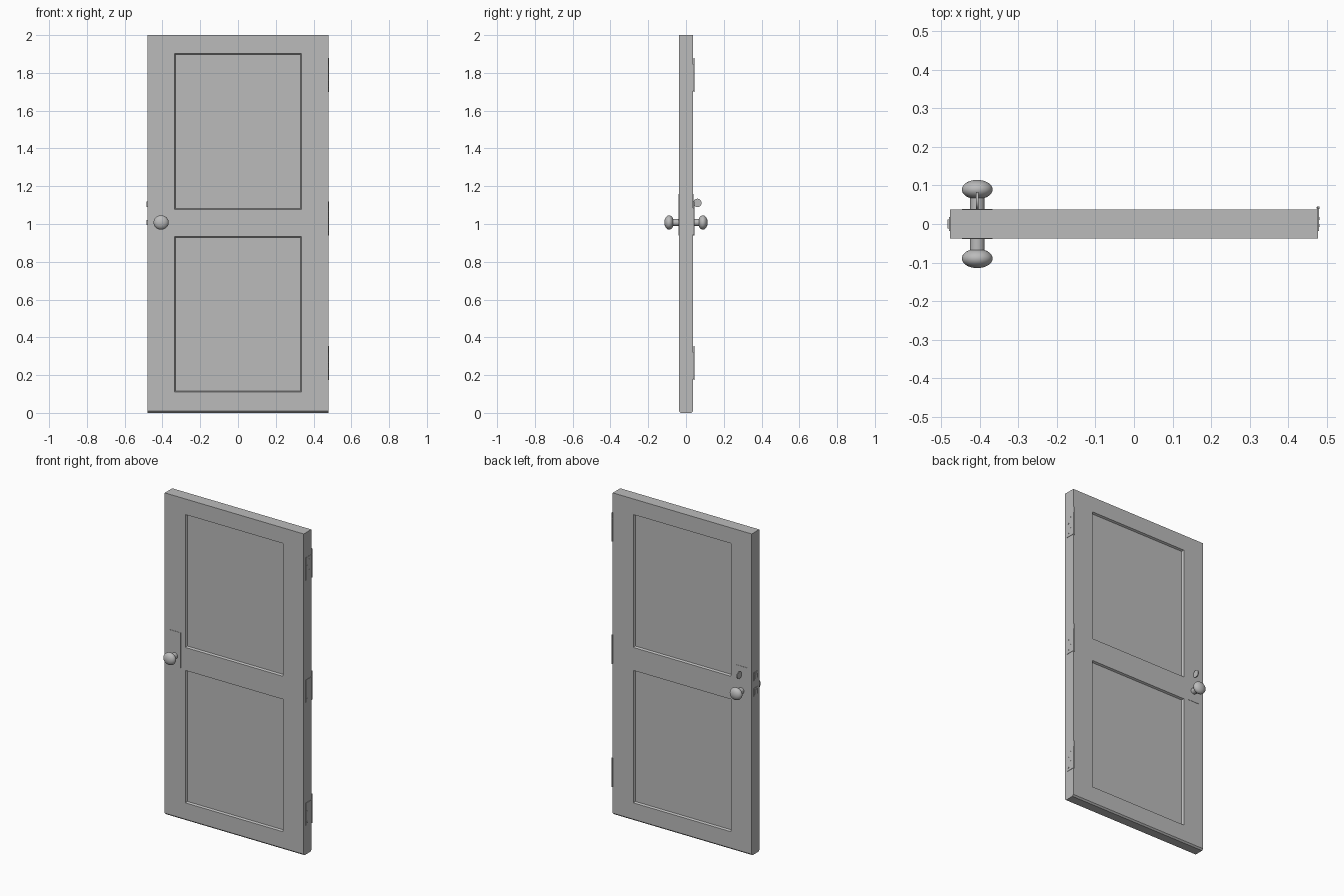
import bpy, bmesh
from math import radians
from mathutils import Matrix, Vector

if "Cube" in bpy.data.objects:
    bpy.data.objects.remove(bpy.data.objects["Cube"], do_unlink=True)

grey = bpy.data.materials.new("light_grey")
grey.use_nodes = True
colour = (0.5, 0.5, 0.5, 1)
grey.diffuse_color = colour
grey.node_tree.nodes["Principled BSDF"].inputs["Base Color"].default_value = colour

HALF_W, HALF_T = 0.478, 0.037
KNOB_X, KNOB_Z = -0.407, 1.008
AXIS = {"X": Matrix.Rotation(radians(90), 4, "Y"),
        "Y": Matrix.Rotation(radians(90), 4, "X"),
        "Z": Matrix.Identity(4)}


def finish(name, bm, smooth=False):
    bmesh.ops.recalc_face_normals(bm, faces=bm.faces)
    mesh = bpy.data.meshes.new(name)
    bm.to_mesh(mesh)
    bm.free()
    mesh.materials.append(grey)
    obj = bpy.data.objects.new(name, mesh)
    bpy.context.collection.objects.link(obj)
    if smooth:
        bpy.ops.object.select_all(action="DESELECT")
        obj.select_set(True)
        bpy.context.view_layer.objects.active = obj
        bpy.ops.object.shade_smooth_by_angle(angle=radians(35))
    return obj


def box_mesh(low, high):
    bm = bmesh.new()
    low, high = Vector(low), Vector(high)
    bmesh.ops.create_cube(bm, size=1, matrix=Matrix.Translation((low + high) / 2)
                          @ Matrix.Diagonal((*(high - low), 1)))
    return bm


def box(name, low, high):
    return finish(name, box_mesh(low, high))


def cylinder(name, centre, radius, length, axis="Z", sides=24):
    bm = bmesh.new()
    bmesh.ops.create_cone(bm, cap_ends=True, segments=sides, radius1=radius,
                          radius2=radius, depth=length,
                          matrix=Matrix.Translation(centre) @ AXIS[axis])
    return finish(name, bm, True)


# Door slab with two sunken panels on each side
panels = [(0.111, 0.934), (1.077, 1.903)]
bm = box_mesh((-HALF_W, -HALF_T, 0), (HALF_W, HALF_T, 2))


def cut(point, normal):
    bmesh.ops.bisect_plane(bm, geom=bm.verts[:] + bm.edges[:] + bm.faces[:],
                           plane_co=point, plane_no=normal)


for x in (-0.336, 0.336):
    cut((x, 0, 0), (1, 0, 0))
for pair in panels:
    for z in pair:
        cut((0, 0, z), (0, 0, 1))
bm.normal_update()
fields = [f for f in bm.faces if abs(f.normal.y) > 0.9
          and abs(f.calc_center_median().x) < 0.1
          and any(a < f.calc_center_median().z < b for a, b in panels)]
bmesh.ops.inset_individual(bm, faces=fields, thickness=0.008, depth=-0.012)

# Chamfered bottom edges, front and back
bottom = [e for e in bm.edges if all(v.co.z < 0.001 for v in e.verts)
          and abs(e.verts[0].co.y - e.verts[1].co.y) < 0.001]
bmesh.ops.bevel(bm, geom=bottom, offset=0.009, segments=1, affect="EDGES")
finish("door_slab", bm)

# Back plate, stem and knob on both faces
for side, label in ((-1, "front"), (1, "back")):
    ys = sorted((side * HALF_T, side * (HALF_T + 0.002)))
    box(label + "_back_plate", (KNOB_X - 0.04, ys[0], 0.94),
        (KNOB_X + 0.04, ys[1], 1.16))
    cylinder(label + "_knob_stem", (KNOB_X, side * 0.056, KNOB_Z), 0.019, 0.04, "Y")
    bm = bmesh.new()
    bmesh.ops.create_uvsphere(bm, u_segments=32, v_segments=16, radius=1,
                              matrix=Matrix.Translation((KNOB_X, side * 0.0895, KNOB_Z))
                              @ Matrix.Diagonal((0.04, 0.025, 0.038, 1)) @ AXIS["Y"])
    finish(label + "_knob", bm, True)

# Thumb turn above the back knob
cylinder("thumb_turn", (KNOB_X, 0.0605, 1.112), 0.022, 0.006, "X")

# Lock face plates and latch bolt in the opening edge
for label, z in (("latch", KNOB_Z), ("deadbolt", 1.105)):
    box(label + "_face_plate", (-HALF_W - 0.002, -0.018, z - 0.025),
        (-HALF_W, 0.018, z + 0.025))
    box(label + "_bolt", (-HALF_W - 0.006, -0.012, z - 0.014),
        (-HALF_W, 0.012, z + 0.014))

# Three hinges with a leaf, a knuckle, a pin and screws
for label, z in (("lower", 0.175), ("middle", 0.94), ("upper", 1.70)):
    box(label + "_hinge_leaf", (HALF_W, -0.018, z + 0.005),
        (HALF_W + 0.002, 0.04, z + 0.145))
    cylinder(label + "_hinge_knuckle", (HALF_W, 0.042, z + 0.075), 0.004, 0.14, sides=16)
    cylinder(label + "_hinge_pin", (HALF_W, 0.042, z + 0.09), 0.003, 0.18, sides=12)
    for i in range(4):
        cylinder(f"{label}_hinge_screw_{i + 1}",
                 (HALF_W + 0.002, 0.014 if i % 2 else -0.004, z + 0.025 + i * 0.033),
                 0.004, 0.002, "X", 12)
